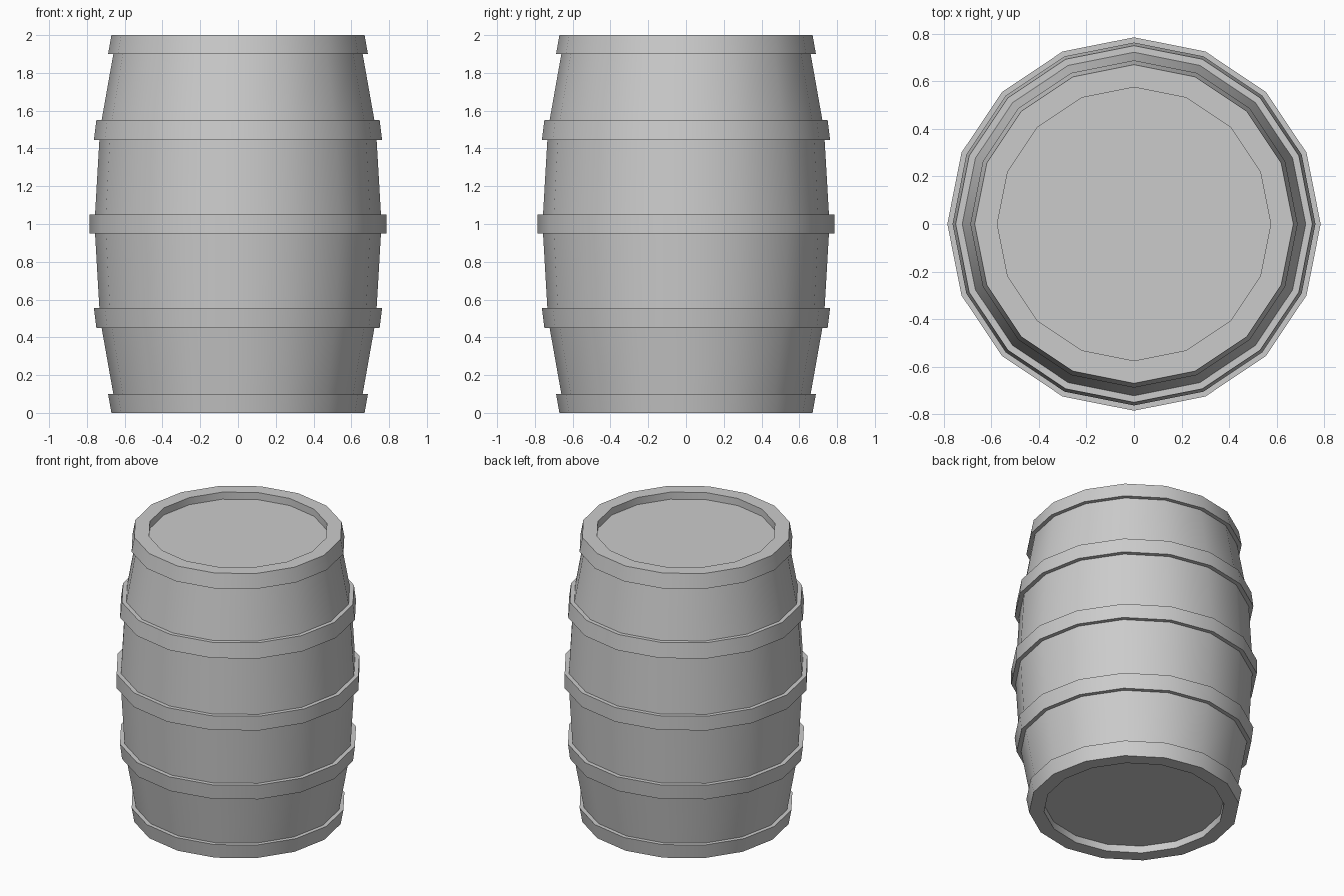
import bpy, bmesh, math

if "Cube" in bpy.data.objects:
    bpy.data.objects.remove(bpy.data.objects["Cube"])

SIDES = 16

# Lower half of the barrel outline (radius, height), from head to middle hoop
lower = [
    (0.575, 0.05),                                              # recessed head
    (0.575, 0.0), (0.67, 0.0),                                  # rim
    (0.688, 0.10), (0.66, 0.10),                                # end hoop
    (0.722, 0.45), (0.75, 0.45), (0.763, 0.555), (0.734, 0.555),  # quarter hoop
    (0.757, 0.95), (0.785, 0.95),                               # middle hoop
]
# Mirror for the upper half
profile = lower + [(r, 2.0 - z) for r, z in reversed(lower)]


def lathe(name, points, sides):
    """Turn an outline around z and cap both ends."""
    bm = bmesh.new()
    rings = []
    for r, z in points:
        rings.append([bm.verts.new((r * math.cos(2 * math.pi * i / sides),
                                    r * math.sin(2 * math.pi * i / sides), z))
                      for i in range(sides)])
    for a, b in zip(rings, rings[1:]):
        for i in range(sides):
            j = (i + 1) % sides
            bm.faces.new((a[i], a[j], b[j], b[i]))
    bm.faces.new(list(reversed(rings[0])))
    bm.faces.new(rings[-1])
    bmesh.ops.recalc_face_normals(bm, faces=bm.faces)
    mesh = bpy.data.meshes.new(name)
    bm.to_mesh(mesh)
    bm.free()
    obj = bpy.data.objects.new(name, mesh)
    bpy.context.collection.objects.link(obj)
    return obj


# Barrel with hoops and recessed heads
barrel = lathe("barrel", profile, SIDES)
bpy.context.view_layer.objects.active = barrel
barrel.select_set(True)
bpy.ops.object.shade_smooth_by_angle(angle=math.radians(30))
